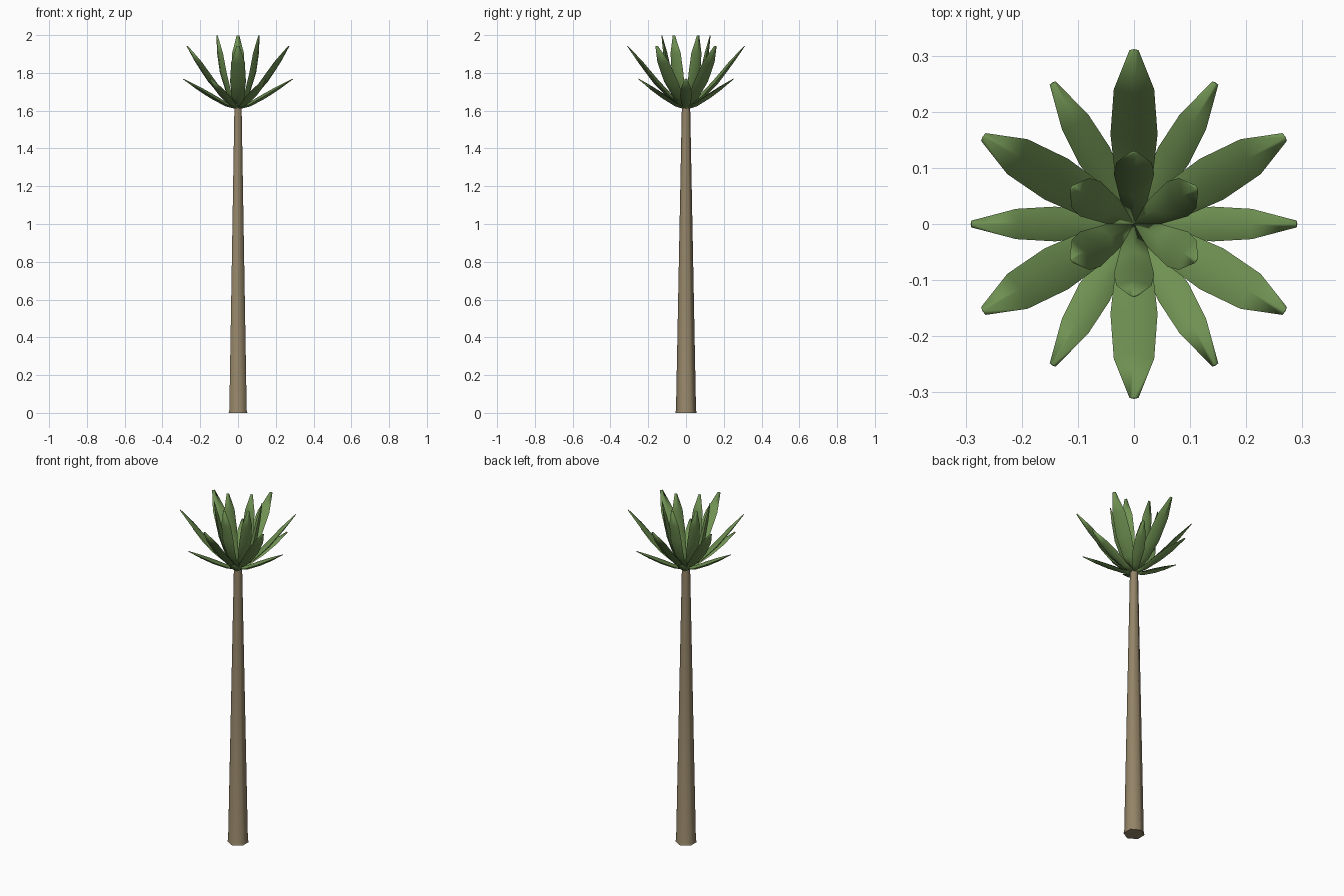
import bpy, math
from mathutils import Vector

if "Cube" in bpy.data.objects:
    bpy.data.objects.remove(bpy.data.objects["Cube"])


def material(name, rgb):
    m = bpy.data.materials.new(name)
    m.diffuse_color = (*rgb, 1)
    m.use_nodes = True
    m.node_tree.nodes["Principled BSDF"].inputs["Base Color"].default_value = m.diffuse_color
    return m


BARK = material("tan bark", (0.30, 0.235, 0.14))
LEAF = material("leaf green", (0.16, 0.285, 0.085))


def loft(name, rings, mat, angle):
    """Skin a list of equal-length vertex rings and cap both ends."""
    n = len(rings[0])
    verts = [v for ring in rings for v in ring]
    faces = [tuple(reversed(range(n))), tuple(range(len(verts) - n, len(verts)))]
    for k in range(len(rings) - 1):
        for i in range(n):
            j = (i + 1) % n
            faces.append((k * n + i, k * n + j, k * n + n + j, k * n + n + i))
    mesh = bpy.data.meshes.new(name)
    mesh.from_pydata(verts, [], faces)
    mesh.materials.append(mat)
    ob = bpy.data.objects.new(name, mesh)
    bpy.context.collection.objects.link(ob)
    bpy.ops.object.select_all(action='DESELECT')
    ob.select_set(True)
    bpy.context.view_layer.objects.active = ob
    bpy.ops.object.shade_smooth_by_angle(angle=math.radians(angle))
    return ob


# Trunk: tapered hexagon with a slight foot, corners on the y axis
def hexagon(r, z):
    return [Vector((r * math.cos(a), r * math.sin(a), z))
            for a in (math.radians(30 + 60 * i) for i in range(6))]


loft("trunk", [hexagon(0.057, 0), hexagon(0.053, 0.015), hexagon(0.022, 1.62)], BARK, 65)


# Leaf: diamond section swept along a curve of (radius, z, half width, half thickness)
def leaf(name, path, degrees):
    a = math.radians(degrees)
    out = Vector((math.cos(a), math.sin(a), 0))
    side = Vector((-math.sin(a), math.cos(a), 0))
    rings = []
    for k, (r, z, w, t) in enumerate(path):
        p, q = path[max(k - 1, 0)], path[min(k + 1, len(path) - 1)]
        d = Vector((q[0] - p[0], q[1] - p[1])).normalized()
        up = Vector((0, 0, d.x)) - out * d.y
        c = out * r + Vector((0, 0, z))
        rings.append([c + side * w, c + up * t, c - side * w, c - up * t])
    loft(name, rings, LEAF, 120)


LOW = [(0.0, 1.612, 0.012, 0.006), (0.06, 1.632, 0.022, 0.011), (0.14, 1.677, 0.031, 0.013),
       (0.21, 1.719, 0.027, 0.010), (0.29, 1.768, 0.006, 0.002)]
MID = [(0.0, 1.615, 0.014, 0.007), (0.08, 1.672, 0.033, 0.013), (0.16, 1.755, 0.042, 0.015),
       (0.24, 1.856, 0.036, 0.011), (0.31, 1.942, 0.008, 0.002)]
INNER = [(0.0, 1.615, 0.014, 0.007), (0.058, 1.70, 0.028, 0.013), (0.09, 1.80, 0.036, 0.015),
         (0.11, 1.905, 0.031, 0.011), (0.128, 1.998, 0.007, 0.002)]

for i in range(6):
    leaf("lower_leaf", LOW, 60 * i)
    leaf("middle_leaf", MID, 30 + 60 * i)
    leaf("inner_leaf", INNER, 30 + 60 * i)
